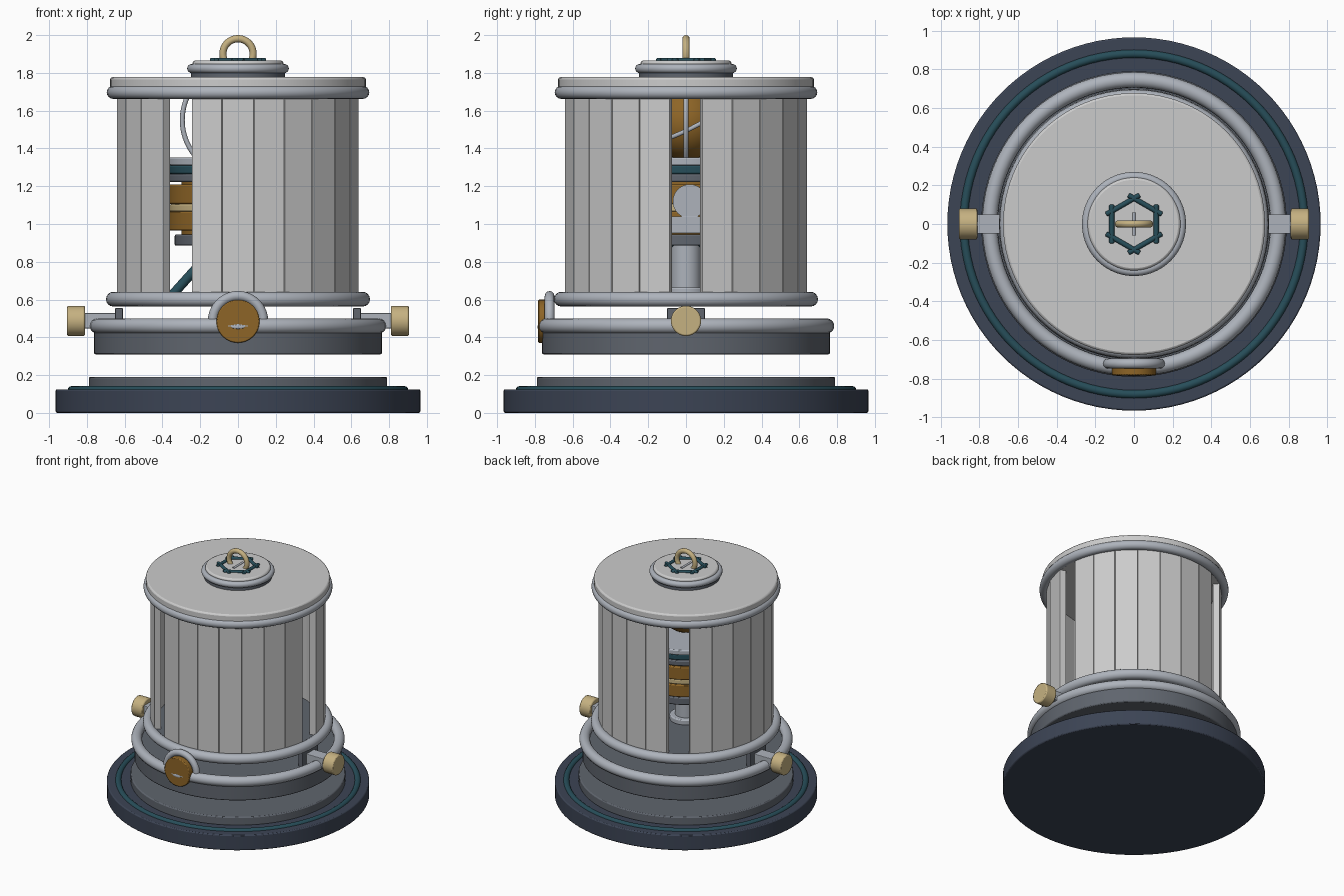
import bpy
from math import pi, sin, cos, radians
from mathutils import Vector

if "Cube" in bpy.data.objects:
    bpy.data.objects.remove(bpy.data.objects["Cube"])


def material(name, rgb):
    m = bpy.data.materials.new(name)
    m.diffuse_color = (*rgb, 1)
    m.use_nodes = True
    m.node_tree.nodes["Principled BSDF"].inputs["Base Color"].default_value = m.diffuse_color
    return m


NAVY = material("navy", (0.045, 0.058, 0.09))
TEAL = material("teal", (0.02, 0.075, 0.1))
STEEL = material("steel", (0.115, 0.13, 0.155))
SILVER = material("silver", (0.42, 0.45, 0.5))
BRASS = material("brass", (0.27, 0.13, 0.02))
GOLD = material("gold", (0.56, 0.44, 0.22))


def finish(name, mat=None, bevel=0, smooth=True):
    o = bpy.context.object
    o.name = name
    if mat:
        o.data.materials.append(mat)
    if bevel:
        b = o.modifiers.new("bevel", 'BEVEL')
        b.width, b.segments, b.limit_method = bevel, 2, 'ANGLE'
    if smooth:
        bpy.ops.object.shade_smooth_by_angle(angle=radians(35))
    return o


def disc(name, r, z0, z1, mat=None, bevel=0.008, xy=(0, 0)):
    bpy.ops.mesh.primitive_cylinder_add(vertices=96, radius=r, depth=z1 - z0,
                                        location=(*xy, (z0 + z1) / 2))
    return finish(name, mat, bevel)


def rod(name, a, b, r, mat=None, bevel=0.0):
    a, b = Vector(a), Vector(b)
    d = b - a
    bpy.ops.mesh.primitive_cylinder_add(vertices=48, radius=r, depth=d.length, location=(a + b) / 2,
                                        rotation=d.to_track_quat('Z', 'Y').to_euler())
    return finish(name, mat, bevel)


def ring(name, R, r, loc, mat=None, rot=(0, 0, 0)):
    bpy.ops.mesh.primitive_torus_add(major_radius=R, minor_radius=r, major_segments=96,
                                     minor_segments=16, location=loc, rotation=rot)
    return finish(name, mat)


def box(name, size, loc, mat=None, rz=0, bevel=0.004):
    bpy.ops.mesh.primitive_cube_add(size=1, location=loc, rotation=(0, 0, rz))
    bpy.context.object.scale = size
    bpy.ops.object.transform_apply(location=False, rotation=False, scale=True)
    return finish(name, mat, bevel, smooth=False)


# Base plate and lifted skirt
disc("base_plate", 0.965, 0, 0.125, NAVY)
ring("base_inlay_ring", 0.88, 0.022, (0, 0, 0.12), TEAL)
disc("base_step", 0.79, 0.12, 0.19, STEEL)
disc("skirt_disc", 0.762, 0.31, 0.44, STEEL)
ring("skirt_ring", 0.745, 0.04, (0, 0, 0.46), SILVER)

# Drum floor, slats with three open slots, lid
disc("drum_floor", 0.65, 0.57, 0.625, STEEL)
ring("lower_drum_ring", 0.66, 0.039, (0, 0, 0.602), SILVER)
for k in range(24):
    if k % 8:
        a = k * pi / 12
        box(f"slat_{k}", (0.05, 0.166, 1.08), (0.615 * cos(a), 0.615 * sin(a), 1.14), rz=a)
disc("lid", 0.677, 1.67, 1.777, None, 0.012)
ring("lid_ring", 0.66, 0.035, (0, 0, 1.697), SILVER)

# Cap with six crossed bars and lifting ring
disc("cap_foot", 0.25, 1.775, 1.8, STEEL, 0)
disc("cap", 0.24, 1.79, 1.865, None, 0.012)
ring("cap_ring", 0.245, 0.024, (0, 0, 1.823), SILVER)
for k in range(6):
    a = k * pi / 3
    n, t = Vector((cos(a), sin(a), 0)), Vector((-sin(a), cos(a), 0))
    c = n * 0.115 + Vector((0, 0, 1.867))
    rod(f"cap_bar_{k}", c - t * 0.1, c + t * 0.1, 0.013, TEAL, 0.005)
ring("lifting_ring", 0.08, 0.019, (0, 0, 1.901), GOLD, (pi / 2, 0, 0))
rod("cap_pin", (0, -0.06, 1.865), (0, 0.06, 1.865), 0.009, SILVER)

# Side knobs on stems
for s, side in ((-1, "left"), (1, "right")):
    rod(side + "_knob", (s * 0.81, 0, 0.487), (s * 0.905, 0, 0.487), 0.08, GOLD, 0.008)
    box(side + "_stem", (0.2, 0.1, 0.08), (s * 0.72, 0, 0.488), SILVER)
    box(side + "_bracket", (0.04, 0.2, 0.13), (s * 0.63, 0, 0.49), STEEL)

# Front badge with arched hood
rod("front_badge", (0, -0.735, 0.485), (0, -0.783, 0.485), 0.114, BRASS, 0.006)
bpy.ops.mesh.primitive_uv_sphere_add(segments=24, ring_count=12, radius=1, location=(0, -0.783, 0.455))
bpy.context.object.scale = (0.035, 0.004, 0.01)
finish("badge_mark", SILVER)
curve = bpy.data.curves.new("badge_hood", 'CURVE')
curve.dimensions, curve.bevel_depth, curve.bevel_resolution = '3D', 0.026, 4
curve.use_fill_caps = True
sp = curve.splines.new('POLY')
sp.points.add(32)
for i, p in enumerate(sp.points):
    p.co = (0.134 * cos(pi * i / 32), -0.722, 0.485 + 0.134 * sin(pi * i / 32), 1)
curve.materials.append(SILVER)
bpy.context.collection.objects.link(bpy.data.objects.new("badge_hood", curve))

# Inner column, struts and stacked drum seen through the slots
disc("column_foot", 0.12, 0.62, 0.665, SILVER)
disc("column", 0.08, 0.62, 0.9, SILVER)
for k in range(3):
    a = pi / 3 + k * 2 * pi / 3
    rod(f"strut_{k}", (0.37 * cos(a), 0.37 * sin(a), 0.6),
        (0.1 * cos(a), 0.1 * sin(a), 0.9), 0.025, TEAL)
disc("drum_tray", 0.335, 0.885, 0.945, STEEL)
disc("drum_lower", 0.37, 0.965, 1.065, BRASS)
disc("drum_core", 0.3, 0.94, 1.24, BRASS)
disc("drum_band", 0.362, 1.065, 1.105, GOLD)
disc("drum_upper", 0.37, 1.105, 1.21, BRASS)
disc("table_lower", 0.38, 1.222, 1.265, STEEL)
disc("table_band", 0.37, 1.265, 1.31, TEAL)
disc("table_top", 0.38, 1.31, 1.352, SILVER)
for s, side in ((-1, "left"), (1, "right")):
    box(side + "_lug", (0.06, 0.15, 0.09), (s * 0.4, 0, 0.995), SILVER)
    rod(side + "_lug_cap", (s * 0.37, 0.02, 1.12), (s * 0.42, 0.02, 1.12), 0.09, SILVER)

# Globe with armillary rings
bpy.ops.mesh.primitive_uv_sphere_add(segments=48, ring_count=24, radius=0.2, location=(0, 0, 1.54))
finish("globe", BRASS)
ring("meridian_ring", 0.295, 0.013, (0, 0, 1.55), SILVER, (pi / 2, 0, 0))
ring("tilted_ring", 0.235, 0.012, (0, 0, 1.54), SILVER, (0.45, 0.2, 0))
